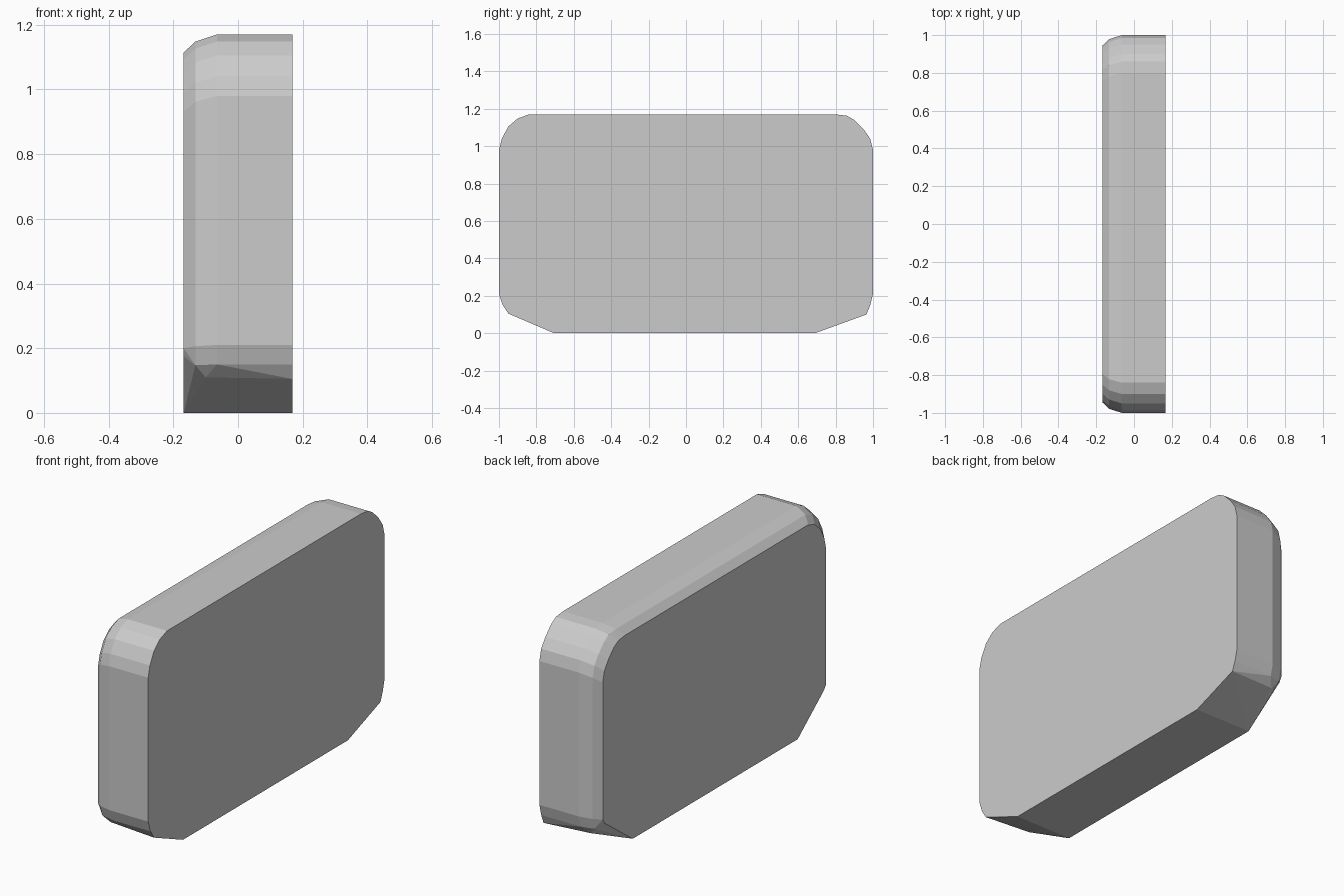
import bpy
import bmesh
import math

if "Cube" in bpy.data.objects:
    bpy.data.objects.remove(bpy.data.objects["Cube"])

# Outline of the flat face (y, z), counter-clockwise from the lower right
OUTLINE = [
    (0.69, 0), (0.965, 0.10), (0.985, 0.15), (1, 0.21),
    (1, 0.98), (0.985, 1.04), (0.95, 1.09), (0.90, 1.14), (0.86, 1.163), (0.80, 1.17),
    (-0.84, 1.17), (-0.90, 1.148), (-0.95, 1.105), (-0.985, 1.04), (-1, 0.98),
    (-1, 0.21), (-0.98, 0.15), (-0.95, 0.105), (-0.705, 0),
]

# Depth slices: x, inset of sides and top, lowest height of the lower corners
SLICES = [(0.168, 0, 0.10), (-0.065, 0, 0.14), (-0.10, 0.018, 0.11),
          (-0.132, 0.022, 0.14), (-0.168, 0.056, 0.175)]


def slice_points(x, inset, corner_z):
    for y, z in OUTLINE:
        if z == 0:
            yield (x, y, 0)
        else:
            yield (x, y * (1 - inset), max(z * (1 - inset / 1.17), corner_z))


# Slab with one rounded rim and a straight-cut underside
bm = bmesh.new()
for s in SLICES:
    for p in slice_points(*s):
        bm.verts.new(p)
bmesh.ops.remove_doubles(bm, verts=bm.verts[:], dist=0.001)
hull = bmesh.ops.convex_hull(bm, input=bm.verts[:])
inside = {v for v in hull["geom_interior"] + hull["geom_unused"]
          if isinstance(v, bmesh.types.BMVert)}
bmesh.ops.delete(bm, geom=list(inside), context='VERTS')
bmesh.ops.dissolve_limit(bm, angle_limit=math.radians(1),
                         verts=bm.verts[:], edges=bm.edges[:])
bmesh.ops.recalc_face_normals(bm, faces=bm.faces[:])

mesh = bpy.data.meshes.new("rounded_slab")
bm.to_mesh(mesh)
bm.free()
slab = bpy.data.objects.new("rounded_slab", mesh)
bpy.context.collection.objects.link(slab)
